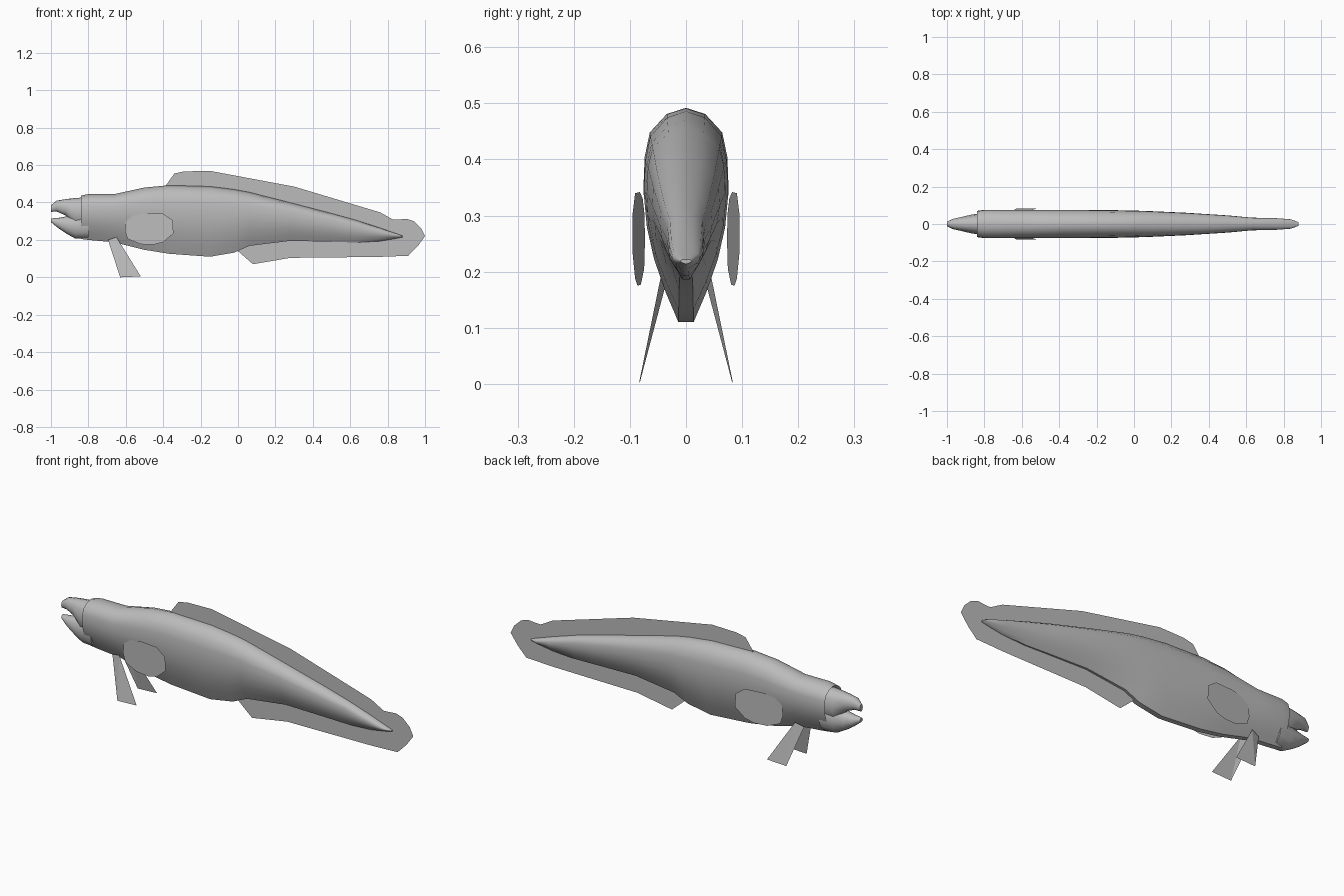
import bpy, bmesh, math

if "Cube" in bpy.data.objects:
    bpy.data.objects.remove(bpy.data.objects["Cube"])

grey = bpy.data.materials.new("plain grey")
grey.diffuse_color = (0.5, 0.5, 0.5, 1)
grey.use_nodes = True
grey.node_tree.nodes["Principled BSDF"].inputs["Base Color"].default_value = grey.diffuse_color


def finish(name, bm, smooth=False):
    me = bpy.data.meshes.new(name)
    bm.to_mesh(me)
    bm.free()
    me.materials.append(grey)
    ob = bpy.data.objects.new(name, me)
    bpy.context.collection.objects.link(ob)
    if smooth:
        bpy.ops.object.select_all(action='DESELECT')
        ob.select_set(True)
        bpy.context.view_layer.objects.active = ob
        bpy.ops.object.shade_smooth_by_angle(angle=math.radians(40))
    return ob


def loft(name, stations, half):
    """Skin through stations (x, bottom, top, half width) with a mirrored half profile."""
    ring = half + [(-w, t) for w, t in reversed(half) if w > 0]
    bm = bmesh.new()
    rows = [[bm.verts.new((x, w * hw, zb + t * (zt - zb))) for w, t in ring]
            for x, zb, zt, hw in stations]
    n = len(ring)
    for a, b in zip(rows, rows[1:]):
        for i in range(n):
            j = (i + 1) % n
            bm.faces.new((a[i], a[j], b[j], b[i]))
    bm.faces.new(rows[0])
    bm.faces.new(rows[-1])
    bmesh.ops.recalc_face_normals(bm, faces=bm.faces)
    return finish(name, bm, True)


def sheet(name, points):
    """Flat fin from an outline of 3D points."""
    bm = bmesh.new()
    f = bm.faces.new([bm.verts.new(p) for p in points])
    bmesh.ops.triangulate(bm, faces=[f])
    return finish(name, bm)


# Body: rounded back, keel-like belly, hollow collar behind the head
body_half = [(0, 1), (.45, .97), (.85, .88), (.97, .76), (1, .6),
             (.93, .45), (.76, .3), (.5, .15), (.18, 0)]
loft("body", [
    (-.815, .225, .415, .055), (-.84, .205, .437, .07), (-.80, .2, .445, .076),
    (-.66, .187, .445, .076), (-.50, .147, .48, .076), (-.37, .126, .492, .076),
    (-.15, .11, .486, .075), (-.02, .132, .47, .072), (.06, .168, .455, .07),
    (.28, .195, .399, .06), (.50, .19, .342, .046), (.63, .186, .306, .034),
    (.76, .193, .264, .031), (.84, .206, .236, .025), (.88, .214, .222, .01)], body_half)

# Head: skull with upper jaw, and lower jaw, leaving the mouth open
head_half = [(0, 1), (.5, .95), (.85, .78), (1, .5), (.85, .22), (.5, .05), (0, 0)]
loft("upper_head", [
    (-.80, .27, .428, .06), (-.87, .27, .424, .05), (-.92, .33, .418, .038),
    (-.97, .352, .41, .027), (-1, .35, .385, .012)], head_half)
loft("lower_jaw", [
    (-.80, .205, .36, .06), (-.87, .207, .34, .048), (-.92, .235, .325, .038),
    (-.96, .262, .318, .028), (-1, .295, .315, .012)], head_half)

# Unpaired fins on the centre plane, rooted inside the body
median = {
    "dorsal_fin": [(-.39, .485), (-.34, .555), (-.29, .566), (-.15, .569), (.3, .485),
                   (.76, .347), (.83, .308), (.8, .22), (.5, .3), (.2, .38), (-.1, .44)],
    "tail_fin": [(.83, .308), (.86, .309), (.9, .313), (.94, .3), (.98, .262),
                 (1, .22), (.96, .165), (.91, .115), (.75, .109), (.8, .22)],
    "anal_fin": [(.75, .109), (.28, .104), (.08, .07), (0, .14), (.06, .21),
                 (.3, .24), (.8, .22)],
}
for name, pts in median.items():
    sheet(name, [(x, 0, z) for x, z in pts])

# Paired fins, mirrored left and right
pectoral = [(-.60, .30), (-.56, .33), (-.5, .342), (-.40, .34), (-.35, .305), (-.345, .235),
            (-.40, .188), (-.45, .175), (-.52, .177), (-.59, .205), (-.605, .25)]
pelvic = [(-.695, .03, .2), (-.65, .04, .215), (-.52, .083, .005), (-.63, .083, 0)]
for side, s in (("right", -1), ("left", 1)):
    sheet(side + "_pectoral_fin", [(x, s * (.072 + (x + .62) * .085), z) for x, z in pectoral])
    sheet(side + "_pelvic_fin", [(x, s * y, z) for x, y, z in pelvic])
